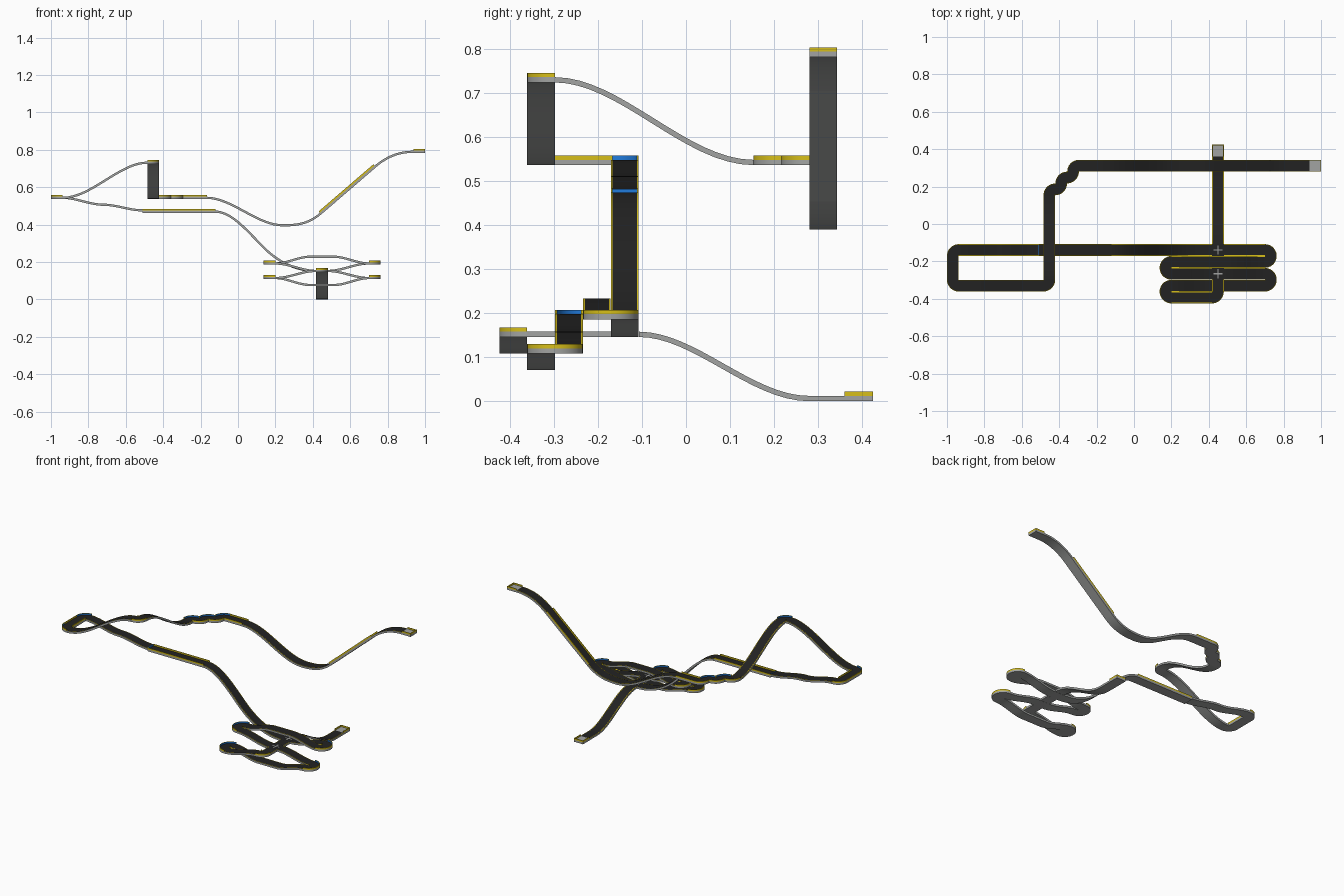
import bpy, bmesh, math
from mathutils import Vector

if "Cube" in bpy.data.objects:
    bpy.data.objects.remove(bpy.data.objects["Cube"])

T = 0.0635           # tile size
R = T / 2            # centre-line radius of a corner
W = R - 0.0003       # half width of the track
THICK, WALL, EDGE = 0.012, 0.0095, 0.004


def material(name, rgb):
    m = bpy.data.materials.new(name)
    m.diffuse_color = (*rgb, 1)
    m.use_nodes = True
    m.node_tree.nodes["Principled BSDF"].inputs["Base Color"].default_value = m.diffuse_color
    return m


MATS = [material("grey_body", (0.36, 0.37, 0.36)),
        material("black_road", (0.016, 0.016, 0.016)),
        material("yellow_border", (0.68, 0.52, 0.01)),
        material("blue_wall", (0.015, 0.20, 0.72))]
GREY, BLACK, YELLOW, BLUE = range(4)


def finish(name, bm, smooth=True):
    bmesh.ops.remove_doubles(bm, verts=bm.verts, dist=1e-5)
    bmesh.ops.recalc_face_normals(bm, faces=bm.faces)
    me = bpy.data.meshes.new(name)
    bm.to_mesh(me)
    bm.free()
    for m in MATS:
        me.materials.append(m)
    ob = bpy.data.objects.new(name, me)
    bpy.context.collection.objects.link(ob)
    if smooth:
        bpy.ops.object.select_all(action='DESELECT')
        ob.select_set(True)
        bpy.context.view_layer.objects.active = ob
        bpy.ops.object.shade_smooth_by_angle(angle=math.radians(30))


def box(name, centre, size, mat):
    bm = bmesh.new()
    bmesh.ops.create_cube(bm, size=1)
    for v in bm.verts:
        v.co = Vector([c + a * s for c, a, s in zip(centre, v.co, size)])
    for f in bm.faces:
        f.material_index = mat
    finish(name, bm, False)


def sweep(name, frames, wall, road=BLACK, edge=YELLOW, inner=(YELLOW, YELLOW)):
    """Sweep the track section along frames of (point, heading, slope)."""
    i = W - EDGE
    sec = [(-W, -THICK), (-W, 0), (-W, wall), (-i, wall), (-i, 0),
           (i, 0), (i, wall), (W, wall), (W, 0), (W, -THICK)]
    cols = [GREY, edge, edge, inner[0], road, inner[1], edge, edge, GREY, GREY]
    bm = bmesh.new()
    rings = []
    for p, h, s in frames:
        left = Vector((-math.sin(h), math.cos(h), 0))
        up = Vector((-s * math.cos(h), -s * math.sin(h), 1)).normalized()
        rings.append([bm.verts.new(p + left * d + up * k) for d, k in sec])
    for a, b in zip(rings, rings[1:]):
        for k in range(10):
            n = (k + 1) % 10
            bm.faces.new((a[k], a[n], b[n], b[k])).material_index = cols[k]
    for r in (rings[0], rings[-1]):
        for ids, c in (((0, 1, 4, 5, 8, 9), GREY), ((1, 2, 3, 4), edge), ((5, 6, 7, 8), edge)):
            bm.faces.new([r[q] for q in ids]).material_index = c
    finish(name, bm)


class Layer:
    """Walks along the circuit and lays one track piece at a time."""

    def __init__(self, x, y, z, heading):
        self.p, self.h, self.s = Vector((x, y, z)), math.radians(heading), 0.0

    def to(self, name, coord, z=None, slope=0.0, wall=0.0, draw=True, **kw):
        d = Vector((round(math.cos(self.h)), round(math.sin(self.h)), 0))
        length = abs(coord - (self.p.x if d.x else self.p.y))
        z0, s0 = self.p.z, self.s
        z1 = z0 if z is None else z
        n = 1 if z is None or wall else 16
        frames = []
        for k in range(n + 1):
            t = k / n
            zz = ((2*t**3 - 3*t*t + 1) * z0 + (t**3 - 2*t*t + t) * length * s0
                  + (3*t*t - 2*t**3) * z1 + (t**3 - t*t) * length * slope)
            ds = ((6*t*t - 6*t) * (z0 - z1) / length + (3*t*t - 4*t + 1) * s0
                  + (3*t*t - 2*t) * slope)
            q = self.p + d * length * t
            q.z = zz
            frames.append((q, self.h, ds))
        if draw:
            sweep(name, frames, wall, **kw)
        self.p, self.s = frames[-1][0].copy(), slope

    def turn(self, name, *signs):
        for sg in signs:        # +1 left, -1 right
            left = Vector((-math.sin(self.h), math.cos(self.h), 0))
            c, h0 = self.p + left * sg * R, self.h
            frames = []
            for k in range(10):
                h = h0 + sg * k / 9 * math.pi / 2
                frames.append((c - Vector((-math.sin(h), math.cos(h), 0)) * sg * R, h, 0))
            sweep(name, frames, WALL, inner=(BLUE, YELLOW) if sg > 0 else (YELLOW, BLUE))
            self.p, self.h = frames[-1][0].copy(), frames[-1][1]


def crossing(t):
    t.to("crossing_tile", 0.481, edge=BLACK)
    for sx, sy in ((0.05, 0.007), (0.007, 0.05)):
        box("crossing_mark", (0.449, t.p.y, t.p.z), (sx, sy, 0.002), GREY)


# start tile and first ramp
t = Layer(1.0, 0.312, 0.795, 180)
t.to("start_tile", 0.937, wall=WALL, road=GREY)
box("start_end_wall", (0.998, 0.312, 0.7998), (0.004, 2 * W, WALL), YELLOW)
t.to("ramp_top", 0.73, 0.715, -0.86)
t.to("ramp_straight", 0.437, 0.463, -0.86, wall=WALL)
t.to("ramp_bottom", 0.24, 0.402)
t.to("ramp_rise", -0.167, 0.549)
t.to("upper_straight", -0.294, wall=WALL)
# chicane and hill
t.turn("chicane_corner", 1, -1, 1, -1, 1)
t.to("hill_rise", -0.298, 0.737)
t.turn("hill_corner", -1)
t.to("hill_fall", -0.937, 0.549)
t.turn("left_corner", -1)
t.to("left_straight", -0.171, wall=WALL)
t.turn("left_corner", -1)
# steps, long straight and drop
t.to("step_a", -0.72, 0.512)
t.to("step_b", -0.51, 0.482)
box("step_lip", (-0.509, t.p.y, 0.479), (0.004, 2 * W - 0.008, 0.008), BLUE)
t.p.z = 0.475
t.to("long_straight", -0.12, wall=WALL)
t.to("drop_top", 0.126, 0.297, -1.05)
t.to("drop_bottom", 0.417, 0.158)
# serpentine rows
crossing(t)
t.to("row_1_rise", 0.70, 0.198)
t.turn("right_hairpin", -1, -1)
t.to("bridge_rise", 0.513, 0.234)
t.to("bridge", 0.385)
t.to("bridge_fall", 0.20, 0.198)
t.turn("left_hairpin", 1, 1)
t.to("row_3_fall", 0.417, 0.158)
crossing(t)
t.to("row_3_end", 0.70, 0.12)
t.turn("right_hairpin", -1, -1)
t.to("underpass_fall", 0.513, 0.083)
t.to("underpass", 0.385)
t.to("underpass_rise", 0.20, 0.12)
t.turn("left_hairpin", 1, 1)
t.to("row_5_rise", 0.417, 0.158)
t.turn("last_corner", 1)
# final run through both crossings, down to the finish
for y, show in ((-0.298, True), (-0.234, False), (-0.171, True), (-0.107, False)):
    t.to("cross_straight", y, draw=show)
t.to("final_drop", 0.28, 0.012)
t.to("final_straight", 0.361)
t.to("finish_tile", 0.425, wall=WALL, road=GREY)
box("finish_end_wall", (t.p.x, 0.423, 0.012 + WALL / 2), (2 * W, 0.004, WALL), YELLOW)
